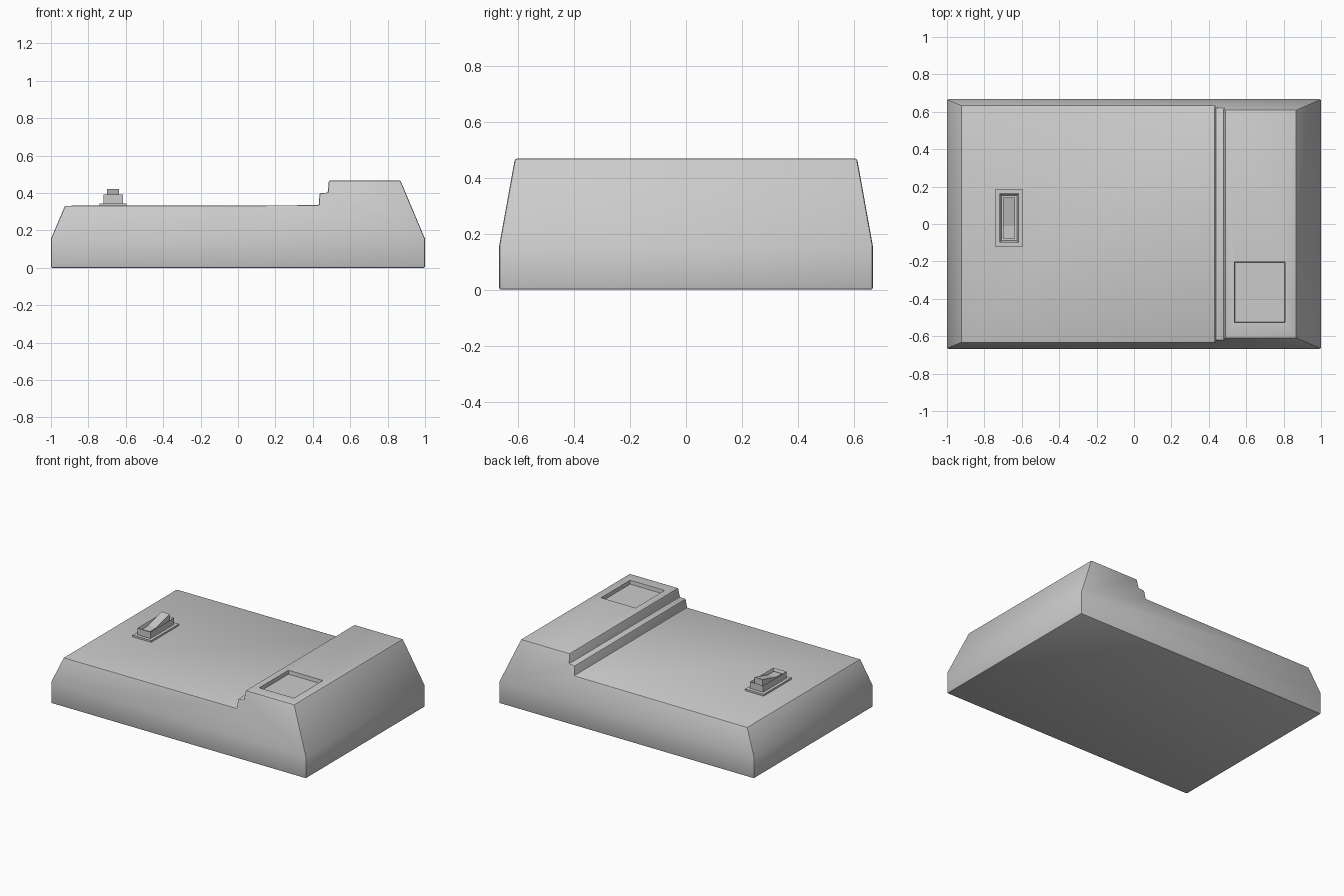
import bpy, bmesh

if "Cube" in bpy.data.objects:
    bpy.data.objects.remove(bpy.data.objects["Cube"])


def make_object(name, bm):
    bmesh.ops.recalc_face_normals(bm, faces=bm.faces[:])
    mesh = bpy.data.meshes.new(name)
    bm.to_mesh(mesh)
    bm.free()
    obj = bpy.data.objects.new(name, mesh)
    bpy.context.collection.objects.link(obj)
    return obj


def box(name, x, y, z, flare=0.0, pocket=None):
    """Box from ranges; flare widens the top, pocket = (rim, depth) sinks the top."""
    bm = bmesh.new()
    bmesh.ops.create_cube(bm, size=1)
    for v in bm.verts:
        f = flare if v.co.z > 0 else 0
        v.co = [r[1] + e if c > 0 else r[0] - e
                for c, r, e in zip(v.co, (x, y, z), (f, f, 0))]
    if pocket:
        bm.normal_update()
        top = max(bm.faces, key=lambda f: f.calc_center_median().z)
        bmesh.ops.inset_region(bm, faces=[top], thickness=pocket[0])
        for v in top.verts:
            v.co.z -= pocket[1]
    return make_object(name, bm)


def extrude_profile(name, pts, axis_place):
    """Join two copies of a profile placed by axis_place(point, side)."""
    bm = bmesh.new()
    rings = [[bm.verts.new(axis_place(p, s)) for p in pts] for s in (-1, 1)]
    n = len(pts)
    for i in range(n):
        j = (i + 1) % n
        bm.faces.new((rings[0][i], rings[0][j], rings[1][j], rings[1][i]))
    return bm, rings


# Stepped casing: front profile, sides lean inward above the shoulder
SHOULDER = 0.155
profile = [(-1, 0), (-1, SHOULDER), (-0.925, 0.332), (0.432, 0.335), (0.436, 0.4),
           (0.48, 0.402), (0.486, 0.468), (0.868, 0.468), (1, SHOULDER), (1, 0)]


def casing_point(p, side):
    half = 0.667 - max(0, p[1] - SHOULDER) * 0.18
    return (p[0], side * half, p[1])


bm, rings = extrude_profile("casing", profile, casing_point)
for r in rings:
    bm.faces.new(r[1:-1])
    bm.faces.new((r[0], r[1], r[-2], r[-1]))
casing = make_object("casing", bm)
bevel = casing.modifiers.new("soft_edges", 'BEVEL')
bevel.width = 0.008
bevel.segments = 2
bevel.limit_method = 'ANGLE'
bevel.angle_limit = 0.6

# Square recess in the raised strip
cutter = box("recess_cutter", (0.54, 0.805), (-0.525, -0.205), (0.442, 0.468), 0.005)
for v in cutter.data.vertices:
    if v.co.z > 0.46:
        v.co.z = 0.49
cutter.hide_render = True
cutter.hide_set(True)
cut = casing.modifiers.new("recess", 'BOOLEAN')
cut.operation = 'DIFFERENCE'
cut.object = cutter

bpy.context.view_layer.objects.active = casing
casing.select_set(True)
for m in ("soft_edges", "recess"):
    bpy.ops.object.modifier_apply(modifier=m)
bpy.data.objects.remove(cutter)
bpy.ops.object.shade_smooth_by_angle(angle=0.5)

# Rocker switch: plate, hollow housing and tilted rocker
box("switch_plate", (-0.74, -0.595), (-0.123, 0.187), (0.325, 0.345))
box("switch_housing", (-0.719, -0.616), (-0.1, 0.162), (0.34, 0.392), pocket=(0.015, 0.03))
rocker = [(-0.078, 0.355), (-0.078, 0.38), (-0.01, 0.382), (0.142, 0.422), (0.142, 0.355)]
bm, rings = extrude_profile("switch_rocker", rocker,
                            lambda p, s: (-0.6675 + s * 0.032, p[0], p[1]))
for r in rings:
    bm.faces.new(r)
make_object("switch_rocker", bm)
